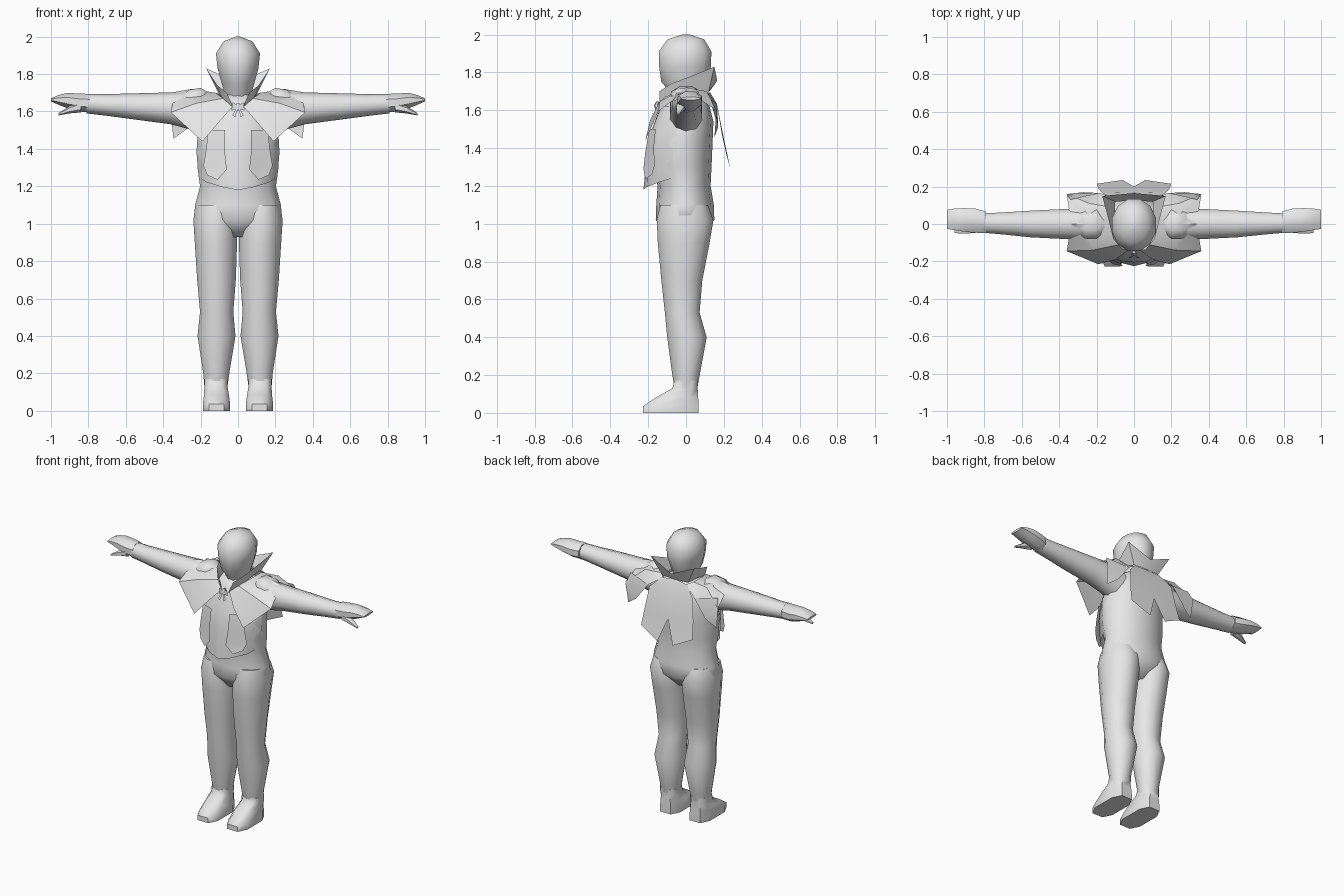
import bpy, bmesh, math

grey = bpy.data.materials.new("plain_grey")
grey.diffuse_color = (0.8, 0.8, 0.8, 1)


def finish(name, verts, faces, mirror=False, angle=50, weld=0.002):
    """Make a smooth-shaded object, optionally mirrored over x."""
    me = bpy.data.meshes.new(name)
    me.from_pydata(verts, [], faces)
    bm = bmesh.new()
    bm.from_mesh(me)
    bmesh.ops.recalc_face_normals(bm, faces=bm.faces)
    bm.to_mesh(me)
    bm.free()
    me.materials.append(grey)
    ob = bpy.data.objects.new(name, me)
    bpy.context.collection.objects.link(ob)
    if mirror:
        mod = ob.modifiers.new("mirror", "MIRROR")
        mod.use_clip = False
        mod.merge_threshold = weld
    bpy.ops.object.select_all(action="DESELECT")
    ob.select_set(True)
    bpy.context.view_layer.objects.active = ob
    bpy.ops.object.shade_smooth_by_angle(angle=math.radians(angle))
    return ob


def loft(name, rings, axis="z", sides=10, power=1.0, mirror=False, angle=50):
    """Rings are (position, centre a, centre b, radius a, radius b)."""
    verts, faces = [], []
    for p, ca, cb, ra, rb in rings:
        for i in range(sides):
            t = 2 * math.pi * (i + 0.5) / sides
            c, s = math.cos(t), math.sin(t)
            a = ca + ra * math.copysign(abs(c) ** power, c)
            b = cb + rb * math.copysign(abs(s) ** power, s)
            verts.append((a, b, p) if axis == "z" else (p, a, b))
    for r in range(len(rings) - 1):
        for i in range(sides):
            j = (i + 1) % sides
            faces.append((r * sides + i, r * sides + j,
                          (r + 1) * sides + j, (r + 1) * sides + i))
    faces.append(tuple(reversed(range(sides))))
    faces.append(tuple((len(rings) - 1) * sides + i for i in range(sides)))
    return finish(name, verts, faces, mirror, angle)


def sheet(name, rows, angle=35):
    """Thin cloth stretched over rows of points, mirrored over x."""
    n = len(rows[0])
    verts = [p for row in rows for p in row]
    faces = [(r * n + i, r * n + i + 1, (r + 1) * n + i + 1, (r + 1) * n + i)
             for r in range(len(rows) - 1) for i in range(n - 1)]
    return finish(name, verts, faces, True, angle)


# Head and neck
loft("head", [
    (1.60, 0, 0.01, 0.075, 0.08), (1.70, 0, 0.00, 0.075, 0.09),
    (1.75, 0, -0.01, 0.09, 0.125), (1.83, 0, -0.005, 0.113, 0.142),
    (1.91, 0, -0.005, 0.122, 0.144), (1.975, 0, 0, 0.08, 0.10),
    (2.0, 0, 0, 0.012, 0.02)], sides=12)

# Body from hips to shoulders
loft("torso", [
    (0.93, 0, -0.01, 0.10, 0.08), (1.02, 0, -0.005, 0.243, 0.155),
    (1.10, 0, -0.005, 0.235, 0.152), (1.20, 0, -0.01, 0.208, 0.14),
    (1.30, 0, -0.02, 0.222, 0.155), (1.42, 0, -0.025, 0.222, 0.165),
    (1.54, 0, -0.01, 0.215, 0.155), (1.64, 0, 0.0, 0.18, 0.12),
    (1.69, 0, 0.01, 0.09, 0.09)], sides=14, angle=60)

# Legs
loft("legs", [
    (0.13, 0.118, 0.0, 0.064, 0.062), (0.20, 0.116, 0.0, 0.072, 0.075),
    (0.40, 0.115, 0.005, 0.105, 0.108), (0.53, 0.114, -0.02, 0.092, 0.095),
    (0.70, 0.115, -0.022, 0.107, 0.112), (0.90, 0.118, -0.012, 0.117, 0.142),
    (1.02, 0.122, -0.005, 0.121, 0.155), (1.10, 0.118, -0.01, 0.11, 0.13)],
    sides=12, mirror=True, angle=60)

# Shoes with flat soles and low toes
loft("shoes", [
    (0.0, 0.115, -0.08, 0.077, 0.155), (0.035, 0.115, -0.08, 0.077, 0.155),
    (0.085, 0.115, -0.045, 0.07, 0.115), (0.13, 0.118, -0.005, 0.065, 0.07),
    (0.17, 0.117, 0.0, 0.065, 0.066)],
    sides=8, power=0.65, mirror=True, angle=50)

# Sleeved arms
loft("arms", [
    (0.14, 0.0, 1.58, 0.09, 0.12), (0.24, 0.0, 1.605, 0.09, 0.105),
    (0.36, 0.0, 1.617, 0.085, 0.085), (0.55, 0.0, 1.627, 0.075, 0.07),
    (0.70, 0.003, 1.635, 0.062, 0.058), (0.81, 0.005, 1.642, 0.054, 0.052)],
    axis="x", sides=10, mirror=True, angle=60)

# Hands, with thumbs hanging below
loft("hands", [
    (0.79, 0.01, 1.644, 0.062, 0.054), (0.85, 0.018, 1.648, 0.07, 0.052),
    (0.91, 0.022, 1.658, 0.068, 0.045), (0.96, 0.025, 1.662, 0.062, 0.028),
    (1.0, 0.025, 1.662, 0.055, 0.008)],
    axis="x", sides=8, mirror=True, angle=50)
loft("thumbs", [
    (0.84, -0.02, 1.625, 0.03, 0.03), (0.90, -0.03, 1.61, 0.025, 0.02),
    (0.96, -0.04, 1.585, 0.01, 0.006)], axis="x", sides=6, mirror=True)

# Shoulder puffs above the sleeves
loft("shoulder_puffs", [
    (0.15, 0.0, 1.67, 0.04, 0.03), (0.20, 0.0, 1.68, 0.085, 0.05),
    (0.26, 0.0, 1.67, 0.085, 0.05), (0.31, 0.0, 1.655, 0.05, 0.03)],
    axis="x", sides=8, mirror=True)

# Short cape: neck edge, shoulder line, hanging edge
sheet("cape", [
    [(0.03, -0.14, 1.625), (0.08, -0.11, 1.67), (0.12, 0.0, 1.70),
     (0.12, 0.09, 1.70), (0.09, 0.13, 1.69)],
    [(0.10, -0.19, 1.545), (0.22, -0.14, 1.645), (0.25, 0.0, 1.72),
     (0.24, 0.11, 1.70), (0.18, 0.165, 1.63)],
    [(0.19, -0.215, 1.44), (0.36, -0.145, 1.595), (0.335, 0.0, 1.705),
     (0.36, 0.16, 1.60), (0.27, 0.17, 1.515)]])
sheet("cape_shoulder_tips", [
    [(0.18, 0.165, 1.63), (0.34, 0.13, 1.66)],
    [(0.27, 0.17, 1.51), (0.36, 0.16, 1.59)],
    [(0.275, 0.165, 1.505), (0.345, 0.15, 1.455)]])

# Two pointed tails down the back, split in the middle
sheet("back_tails", [
    [(0, 0.12, 1.70), (0.10, 0.13, 1.69)],
    [(0, 0.17, 1.60), (0.17, 0.165, 1.62)],
    [(0, 0.20, 1.45), (0.19, 0.19, 1.47)],
    [(0.06, 0.235, 1.29), (0.20, 0.215, 1.36)]])

# Tall collar, highest at its rear corners
sheet("collar", [
    [(0.025, -0.14, 1.62), (0.085, -0.09, 1.67), (0.105, 0.03, 1.70),
     (0.10, 0.12, 1.70), (0, 0.125, 1.70)],
    [(0.06, -0.14, 1.70), (0.11, -0.08, 1.74), (0.14, 0.04, 1.785),
     (0.17, 0.15, 1.83), (0, 0.165, 1.755)]])

# Vest wrapping the front, pointed at the bottom
sheet("vest", [
    [(0, -0.135, 1.62), (0.06, -0.13, 1.62), (0.13, -0.10, 1.62), (0.19, -0.03, 1.62)],
    [(0, -0.18, 1.50), (0.08, -0.178, 1.50), (0.16, -0.145, 1.50), (0.215, -0.05, 1.50)],
    [(0, -0.205, 1.38), (0.08, -0.20, 1.38), (0.165, -0.155, 1.38), (0.222, -0.05, 1.38)],
    [(0, -0.225, 1.18), (0.08, -0.205, 1.195), (0.165, -0.14, 1.22), (0.21, -0.04, 1.25)]],
    angle=60)

# Open jacket fronts lying over the vest
sheet("jacket_fronts", [
    [(0.07, -0.195, 1.50), (0.16, -0.16, 1.50)],
    [(0.07, -0.215, 1.38), (0.17, -0.17, 1.40)],
    [(0.06, -0.225, 1.29), (0.185, -0.165, 1.31)],
    [(0.11, -0.215, 1.235), (0.165, -0.18, 1.26)]])

# Neck bow: knot, loops and ribbon ends
loft("bow_knot", [
    (1.605, 0, -0.155, 0.008, 0.008), (1.625, 0, -0.158, 0.015, 0.012),
    (1.645, 0, -0.15, 0.008, 0.008)], sides=6)
sheet("bow_loops", [
    [(0.005, -0.165, 1.635), (0.03, -0.165, 1.65)],
    [(0.005, -0.165, 1.615), (0.035, -0.165, 1.605)]])
sheet("bow_ends", [
    [(0.0, -0.166, 1.62), (0.008, -0.166, 1.62)],
    [(0.015, -0.182, 1.57), (0.03, -0.18, 1.58)]])
